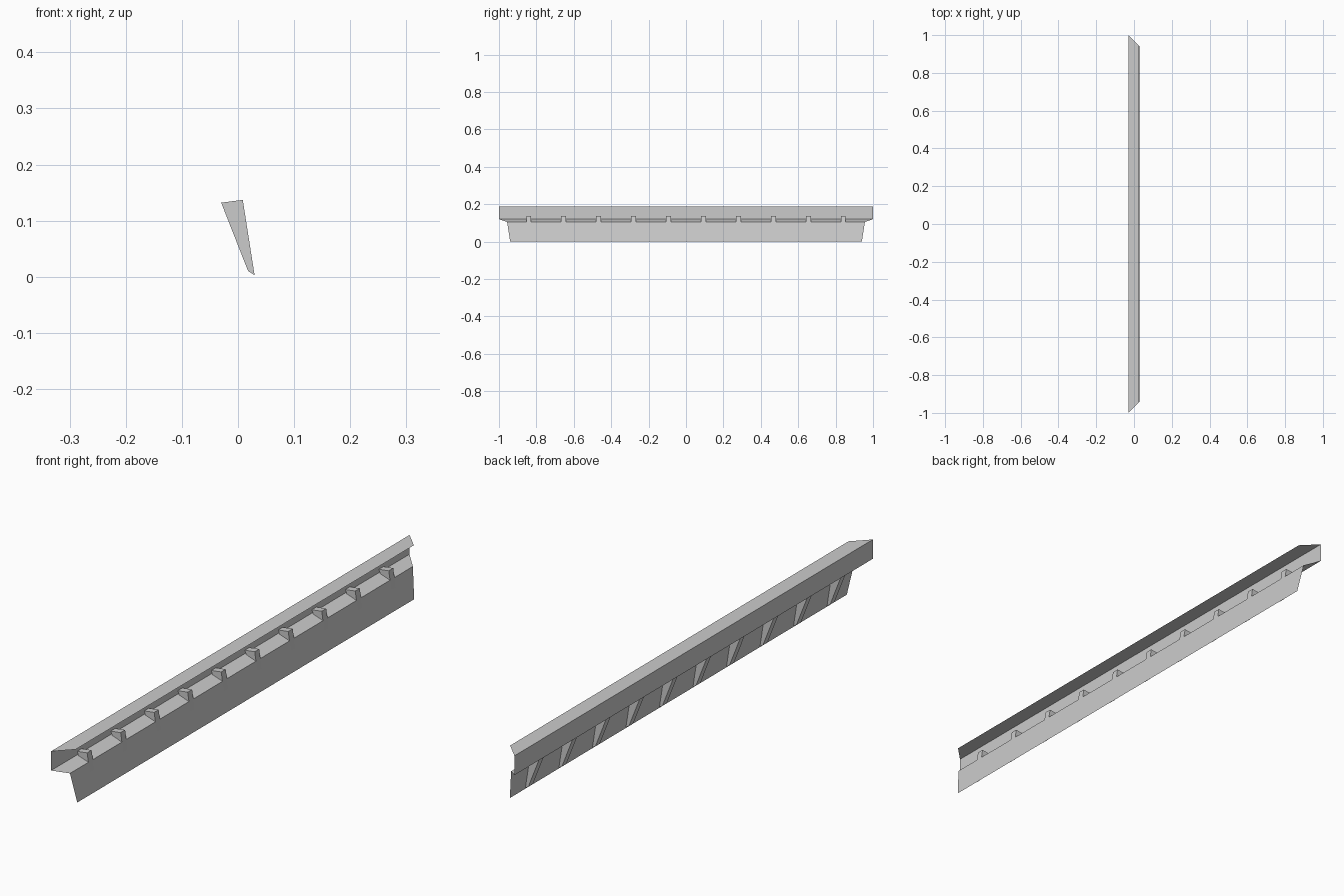
import bpy, bmesh

cube = bpy.data.objects.get("Cube")
if cube:
    bpy.data.objects.remove(cube)

# One plain grey for the whole moulding
grey = bpy.data.materials.new("light_grey")
grey.use_nodes = True
grey.diffuse_color = (0.6, 0.6, 0.6, 1)
grey.node_tree.nodes["Principled BSDF"].inputs["Base Color"].default_value = (0.6, 0.6, 0.6, 1)


def sweep(name, profile, start, end, closed=False):
    """Sweep an (x, z) profile along y; start and end give y from x."""
    bm = bmesh.new()
    a = [bm.verts.new((x, start(x), z)) for x, z in profile]
    b = [bm.verts.new((x, end(x), z)) for x, z in profile]
    n = len(profile)
    for i in range(n if closed else n - 1):
        j = (i + 1) % n
        bm.faces.new((a[i], a[j], b[j], b[i]))
    if closed:
        bm.faces.new(a)
        bm.faces.new(b)
    bmesh.ops.recalc_face_normals(bm, faces=bm.faces)
    mesh = bpy.data.meshes.new(name)
    bm.to_mesh(mesh)
    bm.free()
    mesh.materials.append(grey)
    obj = bpy.data.objects.new(name, mesh)
    bpy.context.collection.objects.link(obj)
    return obj


# Folded sheet with mitred ends: top flange, back web, ledge, front skirt
sheet = [(0.026, 0.188), (-0.03, 0.188), (-0.03, 0.12), (0.0135, 0.105), (0.03, 0)]
sweep("folded_trim", sheet, lambda x: x - 0.97, lambda x: 0.97 - x)

# Wedge brackets that stiffen the skirt and pass through the ledge
wedge = [(-0.03, 0.132), (0.0085, 0.137), (0.0295, 0.003), (0.018, 0.01)]
count, spacing, half = 10, 0.187, 0.0125
for i in range(count):
    y = (i - (count - 1) / 2) * spacing
    sweep(f"bracket_{i + 1}", wedge, lambda x: y - half, lambda x: y + half, closed=True)
